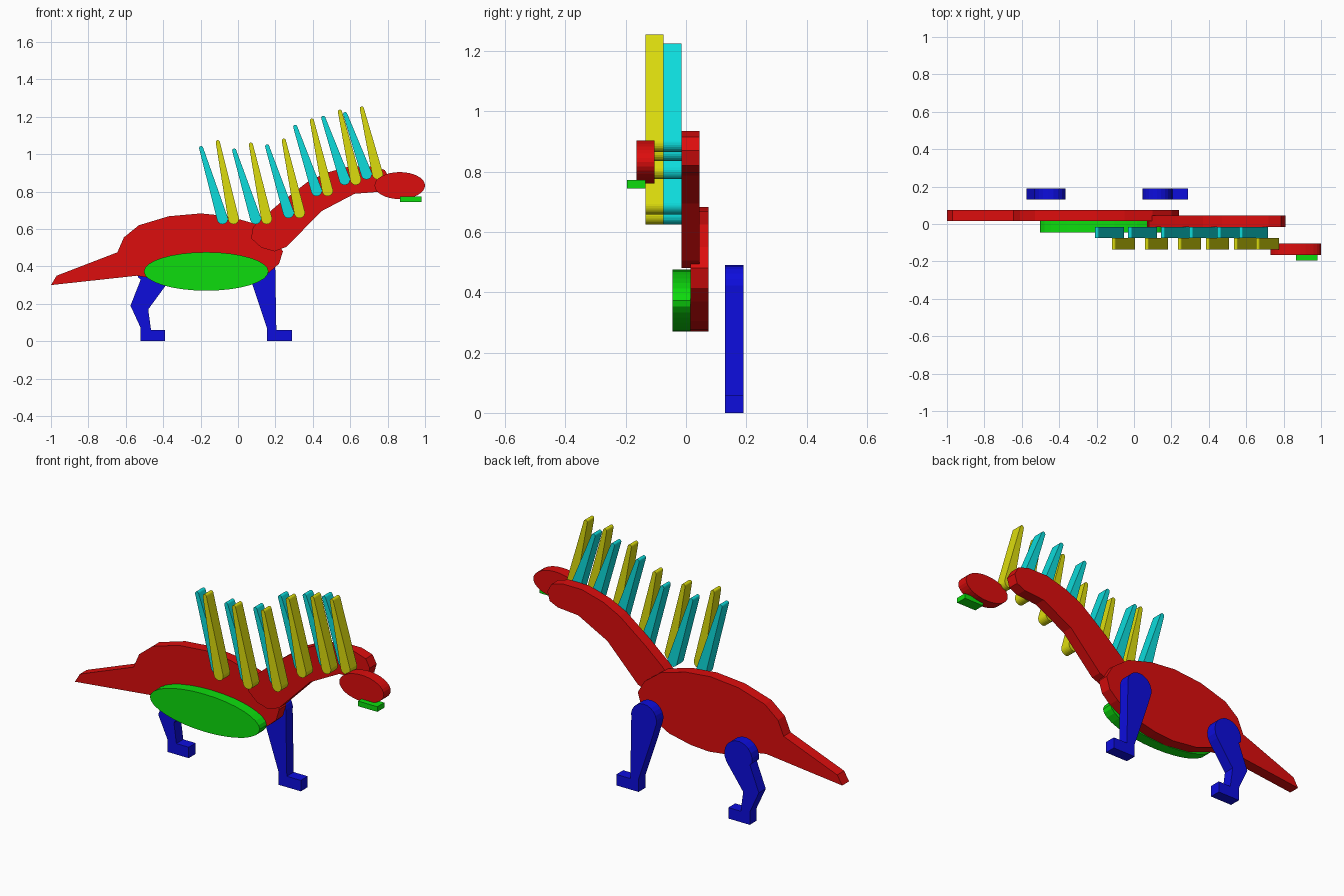
import bpy, bmesh
from math import sin, cos, pi, radians, atan2

if "Cube" in bpy.data.objects:
    bpy.data.objects.remove(bpy.data.objects["Cube"])


def material(name, r, g, b):
    m = bpy.data.materials.new(name)
    m.diffuse_color = (r, g, b, 1)
    m.use_nodes = True
    m.node_tree.nodes["Principled BSDF"].inputs["Base Color"].default_value = m.diffuse_color
    return m


HI, LO = 0.72, 0.004
RED = material("red", HI, LO, LO)
GREEN = material("green", LO, HI, LO)
BLUE = material("blue", LO, LO, HI)
CYAN = material("cyan", LO, HI, HI)
YELLOW = material("yellow", HI, HI, LO)
THICK = 0.06


def slab(name, outline, y, mat, thick=THICK):
    """Extrude an x-z outline into a flat slab centred on y."""
    bm = bmesh.new()
    face = bm.faces.new([bm.verts.new((x, y - thick / 2, z)) for x, z in outline])
    ext = bmesh.ops.extrude_face_region(bm, geom=[face])
    moved = [v for v in ext["geom"] if isinstance(v, bmesh.types.BMVert)]
    bmesh.ops.translate(bm, verts=moved, vec=(0, thick, 0))
    bmesh.ops.recalc_face_normals(bm, faces=bm.faces)
    mesh = bpy.data.meshes.new(name)
    bm.to_mesh(mesh)
    bm.free()
    mesh.materials.append(mat)
    ob = bpy.data.objects.new(name, mesh)
    bpy.context.collection.objects.link(ob)
    return ob


def arc(cx, cz, rx, rz, start, end, n):
    """Points along an elliptic arc, angles in degrees."""
    pts = []
    for i in range(n + 1):
        a = radians(start + (end - start) * i / n)
        pts.append((cx + rx * cos(a), cz + rz * sin(a)))
    return pts


def ellipse(cx, cz, rx, rz, n=32):
    return arc(cx, cz, rx, rz, 0, 360, n)[:-1]


# Legs, on the rearmost layer, each with a round hip and a square foot
slab("hind_leg", arc(-0.45, 0.355, 0.085, 0.085, -35, 190, 12) +
     [(-0.52, 0.33), (-0.575, 0.19), (-0.52, 0.07), (-0.52, 0), (-0.39, 0),
      (-0.39, 0.06), (-0.465, 0.06), (-0.48, 0.17)], 0.16, BLUE)
slab("front_leg", arc(0.123, 0.413, 0.077, 0.077, -10, 190, 12) +
     [(0.078, 0.30), (0.155, 0.07), (0.155, 0), (0.29, 0), (0.29, 0.06),
      (0.205, 0.06)], 0.16, BLUE)

# Body with tail
slab("body_and_tail", [
    (-1.0, 0.30), (-0.97, 0.35), (-0.645, 0.475), (-0.61, 0.555),
    (-0.53, 0.62), (-0.37, 0.668), (-0.20, 0.683), (-0.05, 0.668),
    (0.10, 0.625), (0.20, 0.55), (0.24, 0.48), (0.22, 0.415), (0.17, 0.37),
    (0.05, 0.305), (-0.08, 0.277), (-0.19, 0.27), (-0.34, 0.288),
    (-0.48, 0.34), (-0.54, 0.35)], 0.045, RED)

# Neck
slab("neck", [
    (0.07, 0.55), (0.08, 0.61), (0.12, 0.65), (0.22, 0.735), (0.37, 0.85),
    (0.47, 0.90), (0.60, 0.935), (0.72, 0.935), (0.785, 0.915), (0.81, 0.87),
    (0.795, 0.82), (0.745, 0.798), (0.623, 0.788), (0.446, 0.695),
    (0.26, 0.505), (0.195, 0.48), (0.125, 0.50)], 0.015, RED)

# Belly, head and jaw plate
slab("belly", ellipse(-0.17, 0.373, 0.333, 0.103), -0.015, GREEN)
slab("head", ellipse(0.865, 0.832, 0.135, 0.072), -0.135, RED)
slab("jaw", [(0.865, 0.745), (0.982, 0.745), (0.982, 0.773), (0.865, 0.773)],
     -0.165, GREEN)


def spike(name, bx, bottom, lean, top, y, mat):
    """Rounded spike tapering from base to tip."""
    rb, rt = 0.029, 0.011
    bz, tx, tz = bottom + rb, bx + lean, top - rt
    tilt = atan2(tz - bz, tx - bx) * 180 / pi
    slab(name, arc(bx, bz, rb, rb, tilt + 90, tilt + 270, 12) +
         arc(tx, tz, rt, rt, tilt - 90, tilt + 90, 8), y, mat)


# Two rows of spikes: base x, base bottom z, cyan top z, yellow top z
SPIKES = [(-0.083, 0.625, 1.043, 1.075), (0.094, 0.625, 1.03, 1.062),
          (0.270, 0.658, 1.052, 1.083), (0.420, 0.775, 1.157, 1.19),
          (0.570, 0.835, 1.205, 1.238), (0.687, 0.865, 1.225, 1.255)]
for i, (x, zb, zc, zy) in enumerate(SPIKES, 1):
    spike(f"cyan_spike_{i}", x, zb, -0.114, zc, -0.045, CYAN)
    spike(f"yellow_spike_{i}", x + 0.059, zb, -0.084, zy, -0.105, YELLOW)
